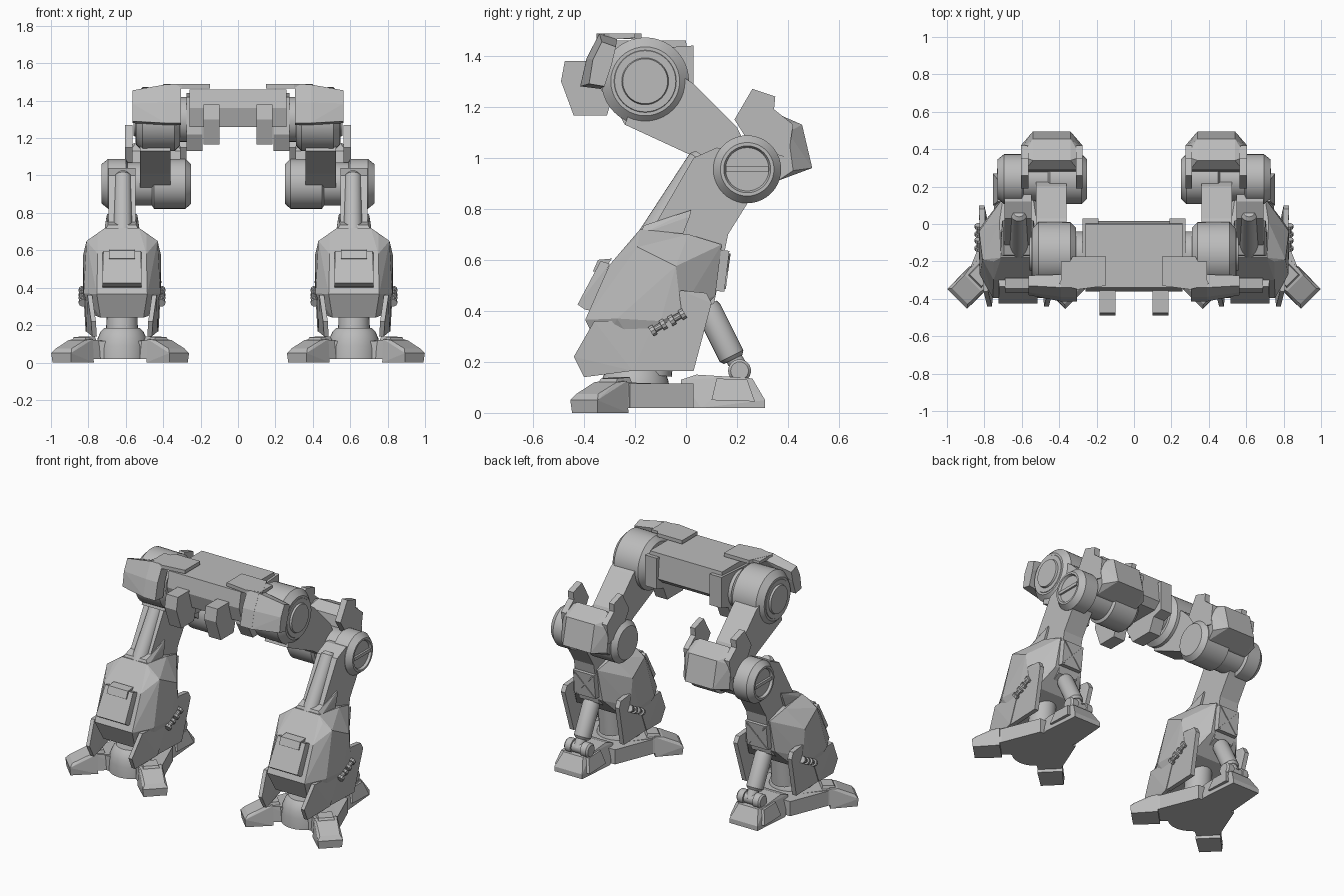
import bpy, bmesh, math
from mathutils import Vector

grey = bpy.data.materials.new("mid_grey")
grey.diffuse_color = (0.5, 0.5, 0.5, 1)
LEG = 0.62    # leg centre line
FOOT = 0.63   # foot centre line


def finish(name, bm, smooth=False, mirror=True):
    bmesh.ops.recalc_face_normals(bm, faces=bm.faces)
    me = bpy.data.meshes.new(name)
    bm.to_mesh(me)
    bm.free()
    me.materials.append(grey)
    ob = bpy.data.objects.new(name, me)
    bpy.context.collection.objects.link(ob)
    if smooth:
        bpy.ops.object.select_all(action='DESELECT')
        ob.select_set(True)
        bpy.context.view_layer.objects.active = ob
        bpy.ops.object.shade_smooth_by_angle(angle=math.radians(30))
    if mirror:
        ob.modifiers.new("Mirror", 'MIRROR')
    return ob


def hull(name, pts, mirror=True):
    """Convex faceted block around the points."""
    bm = bmesh.new()
    for p in pts:
        bm.verts.new(p)
    r = bmesh.ops.convex_hull(bm, input=bm.verts)
    junk = {g for g in r["geom_interior"] + r["geom_unused"] if isinstance(g, bmesh.types.BMVert)}
    bmesh.ops.delete(bm, geom=list(junk), context='VERTS')
    bmesh.ops.dissolve_limit(bm, angle_limit=0.02, verts=bm.verts, edges=bm.edges)
    return finish(name, bm, mirror=mirror)


def block(name, c, rows):
    """Faceted block symmetric about x = c; rows are (y, z, half width)."""
    return hull(name, [(c + s * w, y, z) for y, z, w in rows for s in (-1, 1)])


def slab(name, x0, x1, outline, mirror=True):
    """Side outline (y, z) extruded from x0 to x1."""
    bm = bmesh.new()
    f = bm.faces.new([bm.verts.new((x0, y, z)) for y, z in outline])
    g = bmesh.ops.extrude_face_region(bm, geom=[f])
    bmesh.ops.translate(bm, vec=(x1 - x0, 0, 0),
                        verts=[v for v in g["geom"] if isinstance(v, bmesh.types.BMVert)])
    return finish(name, bm, mirror=mirror)


def lathe(name, origin, axis, profile, n=32):
    """Round part: profile of (distance along axis, radius)."""
    bm = bmesh.new()
    q = Vector(axis).to_track_quat('Z', 'Y')
    rings = [[bm.verts.new(Vector(origin) + q @ Vector((r * math.cos(k * math.tau / n),
              r * math.sin(k * math.tau / n), t))) for k in range(n)] for t, r in profile]
    for a, b in zip(rings, rings[1:]):
        for k in range(n):
            bm.faces.new((a[k], a[(k + 1) % n], b[(k + 1) % n], b[k]))
    bm.faces.new(rings[0])
    bm.faces.new(rings[-1])
    return finish(name, bm, smooth=True)


X = (1, 0, 0)

# Pelvis: beam, end brackets, front lugs
slab("pelvis_beam", -0.26, 0.26, [(-.36, 1.36), (-.34, 1.46), (.0, 1.46), (.015, 1.3),
                                  (-.03, 1.26), (-.33, 1.26)], mirror=False)
slab("pelvis_bracket", 0.19, 0.275, [(-.27, 1.42), (.03, 1.44), (.03, 1.24), (-.04, 1.22),
                                     (-.08, 1.13), (-.24, 1.13), (-.29, 1.22)])
slab("front_lug", 0.10, 0.185, [(-.30, 1.38), (-.475, 1.38), (-.49, 1.30), (-.44, 1.165),
                                (-.31, 1.165), (-.28, 1.27)])

# Hip: axle, drum and angled wrap-around guard
lathe("hip_axle", (.2, -.16, 1.30), X, [(0, .12), (.15, .12)])
lathe("hip_drum", (.31, -.16, 1.30), X, [(0, .14), (.03, .17), (.20, .172), (.235, .135),
      (.235, .122), (.238, .12), (.238, .092), (.25, .088)], 40)
hull("guard_top", [(x, y, z) for z in (1.465, 1.488)
                   for x, y in ((.15, -.175), (.33, -.175), (.40, -.32), (.30, -.35), (.15, -.33))])
slab("guard_inner", 0.305, 0.39, [(-.20, 1.487), (-.34, 1.487), (-.39, 1.39), (-.415, 1.28),
                                  (-.335, 1.27), (-.31, 1.38), (-.27, 1.465), (-.20, 1.47)])
for tag, a, b in (("upper", ((-.34, 1.487), (-.27, 1.465), (-.39, 1.39), (-.31, 1.38)),
                   ((-.33, 1.455), (-.275, 1.435), (-.365, 1.385), (-.29, 1.37))),
                  ("lower", ((-.39, 1.39), (-.31, 1.38), (-.415, 1.28), (-.335, 1.27)),
                   ((-.365, 1.385), (-.29, 1.37), (-.38, 1.29), (-.32, 1.28)))):
    hull("guard_" + tag, [(.385, *p) for p in a] + [(.565, *p) for p in b])

# Thigh
slab("thigh", 0.36, 0.525, [(-.14, 1.40), (.03, 1.29), (.20, 1.12), (.28, .95), (.15, .92),
                            (.02, 1.01), (-.24, 1.13)])

# Knee: drum with slotted cap, rear shield and horns
lathe("knee_drum", (.25, .24, .955), X, [(0, .105), (.03, .133), (.20, .133), (.21, .115), (.34, .115),
      (.35, .133), (.445, .133), (.48, .105), (.48, .092), (.465, .085)], 40)
slab("knee_slot_bar", .71, .728, [(.157, .945), (.157, .965), (.323, .965), (.323, .945)])
block("knee_shield", .44, [(.29, 1.13, .14), (.34, 1.18, .10), (.36, 1.15, .16),
      (.455, 1.13, .10), (.495, .96, .10), (.36, .91, .15), (.25, .90, .10), (.40, 1.10, .165),
      (.42, .95, .165)])
for tag, x0, x1 in (("inner", .275, .31), ("outer", .565, .605)):
    slab("knee_horn_" + tag, x0, x1, [(.19, 1.15), (.26, 1.27), (.35, 1.24), (.345, 1.19),
                                      (.42, 1.13), (.40, 1.0), (.26, 1.04)])

# Upper shin with round front column and collar
slab("upper_shin", LEG - .072, LEG + .072, [(.03, 1.0), (.12, 1.04), (.26, 1.02), (.32, .93), (.24, .82),
     (.165, .70), (.11, .43), (-.02, .35), (-.19, .60), (-.12, .74)])
lathe("shin_column", (LEG - .005, -.14, .69), (0, .536, .844), [(0, .05), (.36, .045), (.38, .03)], 24)
block("shin_collar", LEG, [(-.165, .735, .075), (-.18, .70, .095), (.015, .77, .085), (.02, .795, .08),
                           (-.02, .68, .09)])

# Shin armour: one faceted shell, side skirts and rear wings
block("shin_armour", LEG, [(-.18, .72, .09), (-.20, .685, .13), (-.30, .58, .13), (-.395, .365, .135),
      (-.335, .24, .115), (-.19, .65, .19), (-.04, .575, .208), (-.10, .36, .21), (-.27, .37, .205),
      (-.20, .26, .17), (-.02, .40, .205), (.01, .70, .10), (.14, .66, .08), (.115, .46, .10),
      (.01, .34, .16)])
for tag, s in (("outer", 1), ("inner", -1)):
    def side(pts, thick):
        return [(LEG + s * (w - d), y, z) for y, z, w in pts for d in (0, thick)]
    hull("shin_skirt_" + tag, side([(-.36, .36, .185), (-.44, .22, .165), (-.40, .14, .16),
         (-.21, .165, .19), (-.12, .36, .20)], .025))
    hull("shin_wing_" + tag, side([(-.21, .165, .185), (.03, .165, .195), (.10, .43, .21),
         (.08, .47, .208), (-.02, .48, .206), (-.15, .33, .195)], .03))
    for y, z in ((-.11, .335), (-.035, .375)):
        lathe("side_clamp_" + tag, (LEG + s * .21, y - .028, z - .017), (0, .85, .5),
              [(0, .022), (.018, .022), (.019, .013), (.047, .013), (.048, .022), (.066, .022)], 10)

# Front hatch with notched hood, and rear crossed panel
block("front_hatch", LEG, [(-.30, .585, .105), (-.335, .595, .10), (-.425, .425, .105),
                           (-.395, .405, .105), (-.37, .40, .105)])
block("hatch_hood", LEG, [(-.29, .605, .07), (-.345, .60, .07), (-.365, .555, .07), (-.33, .55, .07)])
block("rear_panel", LEG, [(.13, .64, .08), (.17, .635, .075), (.15, .475, .075), (.10, .48, .08)])
for s in (-1, 1):
    hull("rear_panel_cross", [(LEG + s * a + e, y + d, z) for a, y, z in ((-.065, .170, .625), (.065, .151, .485))
                              for e in (-.006, .006) for d in (-.005, .005)])

# Ankle piston
lathe("piston_sleeve", (LEG, .08, .42), (0, .11, -.22), [(0, .045), (.02, .052), (.22, .052), (.235, .04)], 24)
lathe("piston_rod", (LEG, .16, .26), (0, .06, -.10), [(0, .033), (.115, .033)], 20)
lathe("ankle_pin", (LEG - .085, .21, .165), X, [(0, .035), (.01, .045), (.05, .045), (.051, .036),
      (.119, .036), (.12, .045), (.16, .045), (.17, .035)], 24)

# Foot: dome, sole, heel and two splayed toes
lathe("foot_dome", (LEG, -.20, .02), (0, 0, 1), [(0, .14), (.07, .138), (.11, .13), (.145, .115), (.165, .095)])
lathe("ankle_post", (LEG, -.14, .15), (0, .02, .2), [(0, .085), (.2, .08)], 24)
block("foot_sole", FOOT, [(y, z, w) for z in (.02, .115) for y, w in
                          ((-.30, .13), (-.285, .19), (-.22, .24), (.03, .14), (.03, .10))])
block("heel", FOOT, [(-.02, .02, .10), (-.02, .13, .09), (.04, .15, .08), (.20, .14, .085),
                     (.26, .135, .07), (.31, .05, .10), (.31, .02, .10), (.06, .02, .12)])
block("heel_cap", FOOT, [(.10, .05, .125), (.12, .135, .10), (.24, .13, .10), (.27, .045, .125)])
for tag, s in (("outer", 1), ("inner", -1)):
    def toe(rows):
        # distance along, half width and height measured on the diagonal toe line
        k = math.sqrt(.5)
        return [(FOOT + s * (.16 + k * a + k * w * e), -.245 - k * a + k * w * e, z)
                for a, w, z in rows for e in (-1, 1)]
    hull("toe_arm_" + tag, toe([(-.12, .09, .02), (-.12, .08, .115), (.07, .07, .02), (.07, .065, .12)]))
    hull("toe_" + tag, toe([(.05, .077, 0), (.05, .07, .125), (.10, .062, .12), (.20, .06, .075),
                            (.22, .075, .05), (.215, .07, 0)]))
    hull("toe_cap_" + tag, toe([(.0, .055, .10), (.01, .045, .14), (.08, .045, .135), (.10, .055, .10)]))
